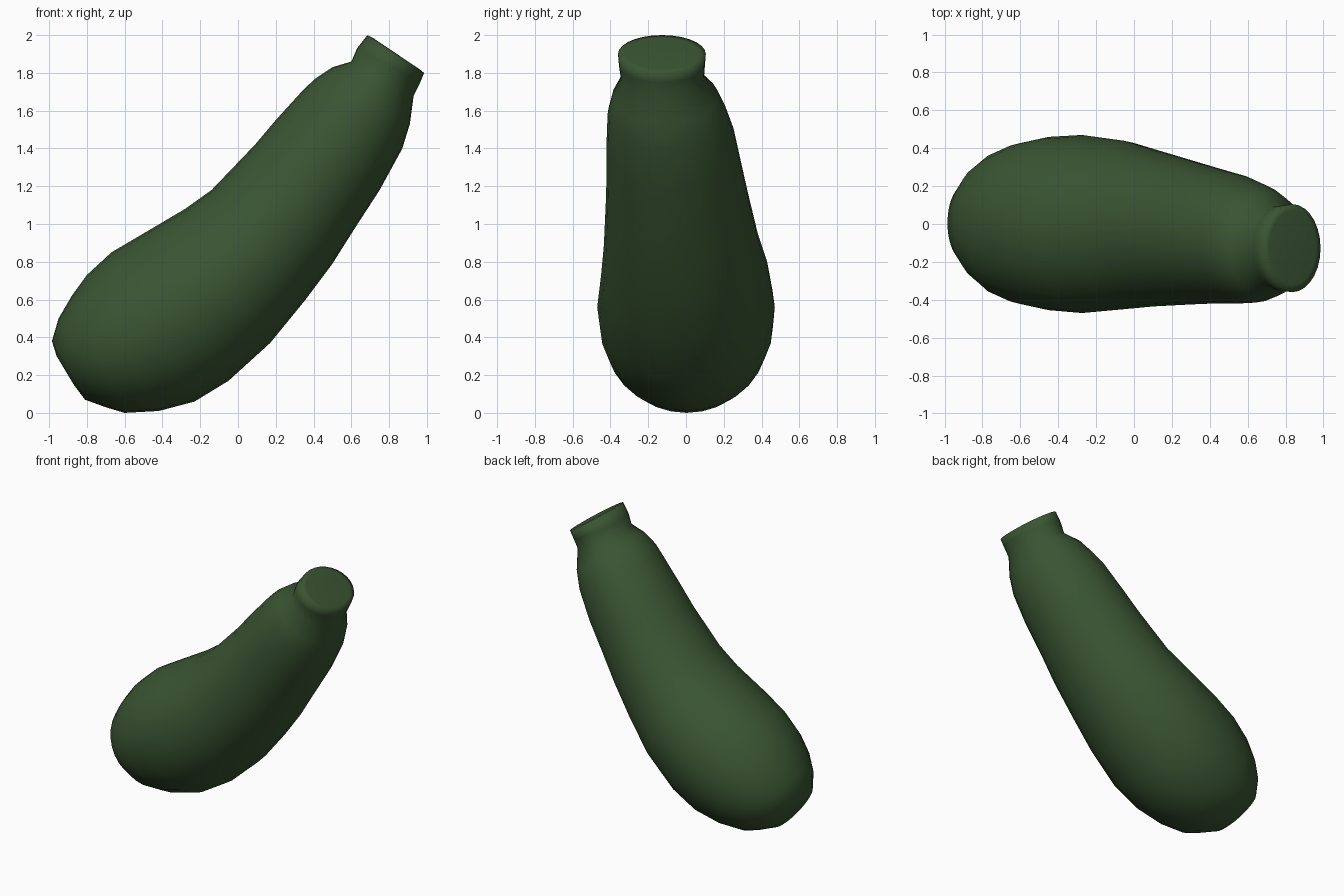
import bpy, bmesh, math
from mathutils import Vector

SIDES = 28

# Cross-sections from blossom end to stem:
# upper-left x, z, lower-right x, z, y min, y max
SECTIONS = [
    (-0.96, 0.30, -0.87, 0.15, -0.09, 0.10),
    (-0.985, 0.38, -0.81, 0.07, -0.19, 0.20),
    (-0.95, 0.50, -0.70, 0.03, -0.29, 0.30),
    (-0.88, 0.62, -0.60, 0.00, -0.365, 0.37),
    (-0.80, 0.73, -0.42, 0.01, -0.42, 0.425),
    (-0.67, 0.85, -0.23, 0.06, -0.455, 0.46),
    (-0.50, 0.95, -0.05, 0.17, -0.47, 0.47),
    (-0.28, 1.08, 0.17, 0.37, -0.45, 0.44),
    (-0.14, 1.18, 0.35, 0.59, -0.435, 0.39),
    (0.09, 1.42, 0.50, 0.79, -0.425, 0.335),
    (0.20, 1.55, 0.62, 0.98, -0.42, 0.30),
    (0.35, 1.715, 0.75, 1.18, -0.42, 0.26),
    (0.41, 1.77, 0.87, 1.40, -0.415, 0.215),
    (0.50, 1.83, 0.91, 1.53, -0.39, 0.17),
    (0.60, 1.86, 0.93, 1.68, -0.345, 0.095),
    (0.63, 1.93, 0.965, 1.75, -0.355, 0.10),
    (0.685, 2.00, 0.985, 1.80, -0.36, 0.105),
    (0.715, 1.985, 0.96, 1.82, -0.32, 0.07),
]


def ring(bm, section):
    px, pz, qx, qz, y0, y1 = section
    p, q = Vector((px, 0, pz)), Vector((qx, 0, qz))
    centre = (p + q) / 2 + Vector((0, (y0 + y1) / 2, 0))
    across, side = (p - q) / 2, Vector((0, (y1 - y0) / 2, 0))
    angles = [2 * math.pi * i / SIDES for i in range(SIDES)]
    return [bm.verts.new(centre + across * math.cos(a) + side * math.sin(a)) for a in angles]


# Body and cut stem as one continuous skin
bm = bmesh.new()
rings = [ring(bm, s) for s in SECTIONS]
for a, b in zip(rings, rings[1:]):
    for i in range(SIDES):
        j = (i + 1) % SIDES
        bm.faces.new((a[i], a[j], b[j], b[i]))
bm.faces.new(rings[0])
bm.faces.new(rings[-1])
bmesh.ops.recalc_face_normals(bm, faces=bm.faces)
for f in bm.faces:
    f.smooth = True

mesh = bpy.data.meshes.new("vegetable_body")
bm.to_mesh(mesh)
bm.free()
squash = bpy.data.objects.new("vegetable_body", mesh)
bpy.context.collection.objects.link(squash)

# Dark green skin
green = bpy.data.materials.new("dark green skin")
green.diffuse_color = (0.042, 0.09, 0.032, 1)
mesh.materials.append(green)
